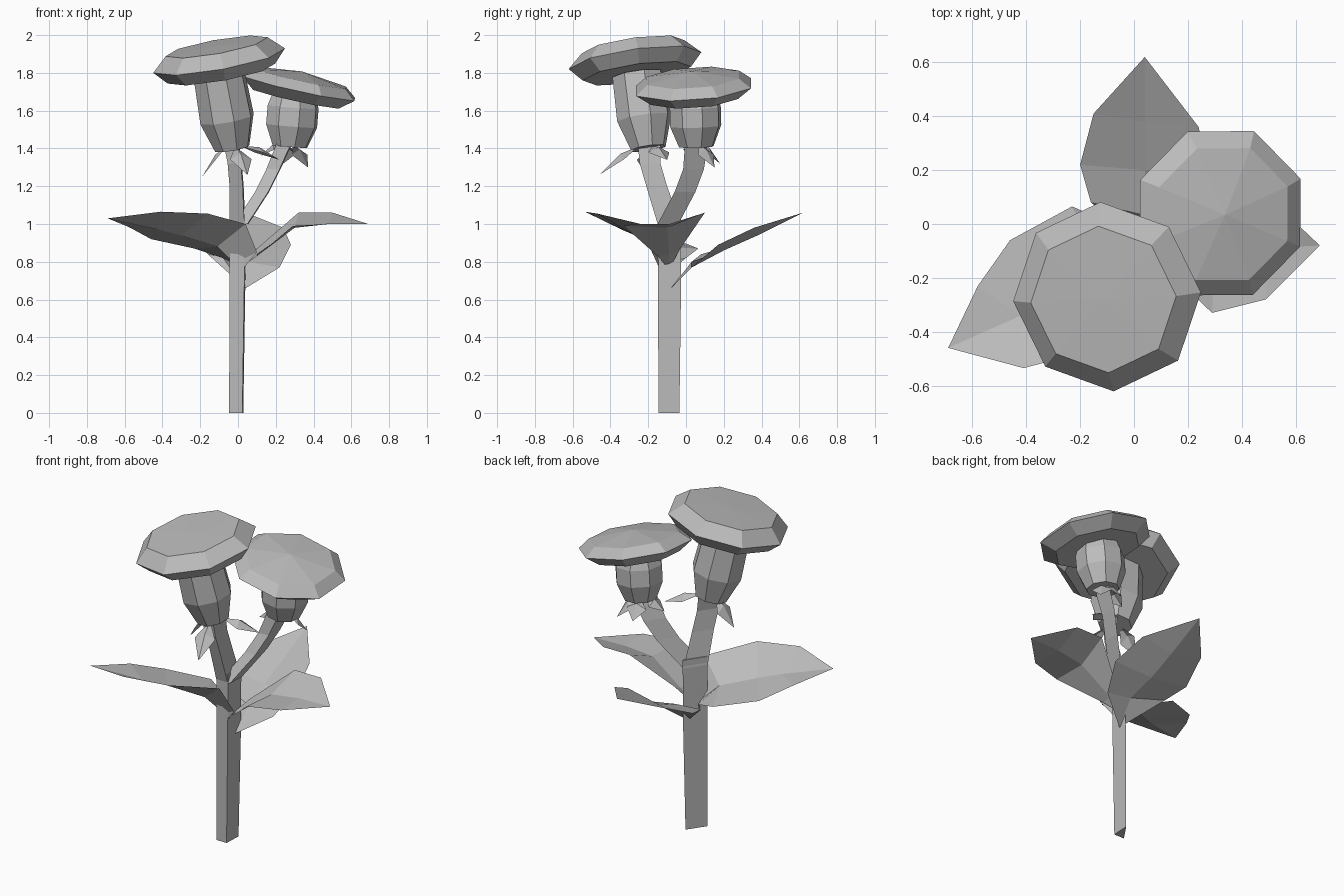
import bpy, bmesh, math
from mathutils import Vector

if "Cube" in bpy.data.objects:
    bpy.data.objects.remove(bpy.data.objects["Cube"], do_unlink=True)

GREY = (0.5, 0.5, 0.5, 1)
mat = bpy.data.materials.new("plain_grey")
mat.use_nodes = True
mat.diffuse_color = GREY
mat.node_tree.nodes["Principled BSDF"].inputs["Base Color"].default_value = GREY


def finish(name, bm, closed=True):
    if closed:
        bmesh.ops.recalc_face_normals(bm, faces=bm.faces)
    mesh = bpy.data.meshes.new(name)
    bm.to_mesh(mesh)
    bm.free()
    mesh.materials.append(mat)
    bpy.context.collection.objects.link(bpy.data.objects.new(name, mesh))


def skin(bm, rings, cap_ends=True):
    """Join rings of vertices that have equal counts."""
    n = len(rings[0])
    for low, high in zip(rings, rings[1:]):
        for i in range(n):
            j = (i + 1) % n
            bm.faces.new((low[i], low[j], high[j], high[i]))
    if cap_ends:
        bm.faces.new(rings[0][::-1])
        bm.faces.new(rings[-1])


def lathe(name, centre, axis, profile, phase=0, sides=8, apex=None):
    """Turn (height, radius) pairs around a tilted axis."""
    n = Vector(axis).normalized()
    u = (Vector((1, 0, 0)) - n * n.x).normalized()
    v = n.cross(u)
    bm = bmesh.new()
    rings = []
    for h, r in profile:
        ring = []
        for i in range(sides):
            a = math.radians(phase) + math.tau * i / sides
            ring.append(bm.verts.new(Vector(centre) + n * h + (u * math.cos(a) + v * math.sin(a)) * r))
        rings.append(ring)
    skin(bm, rings, apex is None)
    if apex is not None:
        bm.faces.new(rings[0][::-1])
        top = bm.verts.new(Vector(centre) + n * apex)
        for i in range(sides):
            bm.faces.new((rings[-1][i], rings[-1][(i + 1) % sides], top))
    finish(name, bm)


def stalk(name, path, section):
    """Sweep a horizontal three-sided section along a path of (x, y, z, scale)."""
    bm = bmesh.new()
    skin(bm, [[bm.verts.new((x + s * a, y + s * b, z)) for a, b in section]
              for x, y, z, s in path])
    finish(name, bm)


def leaf(name, base, tip, left, rib, right):
    """Folded leaf from its two edges and its middle rib."""
    bm = bmesh.new()
    b, t = bm.verts.new(base), bm.verts.new(tip)
    rows = [[bm.verts.new(p) for p in row] for row in (left, rib, right)]
    for p, q in zip(rows, rows[1:]):
        bm.faces.new((b, q[0], p[0]))
        for i in range(len(p) - 1):
            bm.faces.new((p[i], q[i], q[i + 1], p[i + 1]))
        bm.faces.new((p[-1], q[-1], t))
    finish(name, bm, closed=False)


def sepal(name, root, tip, width):
    """Small drooping leaf with one bend."""
    root, tip = Vector(root), Vector(tip)
    side = (tip - root).cross(Vector((0, 0, 1))).normalized() * width
    mid = root.lerp(tip, 0.45)
    lift = Vector((0, 0, 0.03))
    leaf(name, root, tip, [mid - side], [mid + lift], [mid + side])


# Main stem and the two branches
SECTION = [(-0.04, -0.05), (0.03, -0.05), (0.035, 0.06)]
stalk("stem", [(-0.007, -0.095, 0, 1), (0, -0.093, 0.7, 1.12), (0.003, -0.095, 1.05, 1.12)], SECTION)
stalk("tall_branch", [(0, -0.095, 1, 1.1), (-0.005, -0.16, 1.2, 1),
                      (-0.015, -0.195, 1.32, 1), (-0.03, -0.2, 1.42, 1.1)], SECTION)
stalk("short_branch", [(0.02, -0.1, 1.0, 1), (0.13, -0.01, 1.17, 1),
                       (0.19, 0.035, 1.29, 1), (0.25, 0.05, 1.43, 1.1)], SECTION)

# Tall flower
TALL_AXIS = (-0.18, -0.14, 1)
lathe("tall_bud", (-0.03, -0.2, 1.4), TALL_AXIS,
      [(0, 0.095), (0.16, 0.148), (0.4, 0.14)], phase=15)
lathe("tall_cap", (-0.1, -0.27, 1.865), TALL_AXIS,
      [(-0.07, 0.29), (0, 0.355), (0.075, 0.275)], phase=4, apex=0.08)

# Short flower
SHORT_AXIS = (0.22, -0.07, 1)
lathe("short_bud", (0.275, 0.055, 1.41), (0.08, -0.03, 1),
      [(0, 0.095), (0.11, 0.14), (0.21, 0.14), (0.3, 0.11)], phase=15)
lathe("short_cap", (0.32, 0.04, 1.725), SHORT_AXIS,
      [(-0.06, 0.25), (0, 0.33), (0.05, 0.265)], phase=22, apex=0.085)

# Sepals under each bud
for flower, root, tips in (
        ("tall", (-0.03, -0.2, 1.41), [(-0.19, -0.2, 1.25), (0.05, -0.46, 1.26), (0.22, -0.1, 1.34)]),
        ("short", (0.27, 0.05, 1.42), [(0.37, 0.15, 1.3), (0.12, 0.04, 1.36), (0.24, 0.18, 1.32)])):
    for i, tip in enumerate(tips):
        start = Vector(root).lerp(Vector((tip[0], tip[1], root[2])), 0.2)
        sepal(f"{flower}_sepal_{i + 1}", start, tip, 0.06)

# Three large leaves
leaf("right_leaf", (-0.01, -0.12, 0.72), (-0.69, -0.46, 1.03),
     [(-0.08, 0, 0.82), (-0.23, 0.065, 0.87), (-0.46, -0.06, 0.92), (-0.58, -0.23, 0.985)],
     [(-0.02, -0.12, 0.79), (-0.11, -0.17, 0.88), (-0.3, -0.27, 0.94), (-0.42, -0.34, 0.97)],
     [(0.1, -0.18, 0.85), (0.04, -0.24, 1.0), (-0.16, -0.47, 1.055), (-0.41, -0.535, 1.065)])
leaf("back_leaf", (0.04, -0.08, 0.66), (0.04, 0.62, 1.06),
     [(0.22, 0.03, 0.77), (0.28, 0.17, 0.89), (0.24, 0.36, 0.98)],
     [(0.05, 0.03, 0.8), (0.04, 0.2, 0.86), (0.04, 0.38, 0.94)],
     [(-0.16, 0.08, 0.84), (-0.2, 0.22, 0.88), (-0.15, 0.41, 0.97)])
leaf("left_leaf", (0, -0.09, 0.76), (0.69, -0.08, 1.0),
     [(0.1, -0.15, 0.83), (0.29, -0.33, 0.99), (0.49, -0.28, 1.0)],
     [(0.1, -0.09, 0.84), (0.3, -0.1, 0.98), (0.48, -0.09, 1.0)],
     [(0.1, -0.03, 0.87), (0.32, 0.1, 1.06), (0.5, 0.1, 1.06)])
